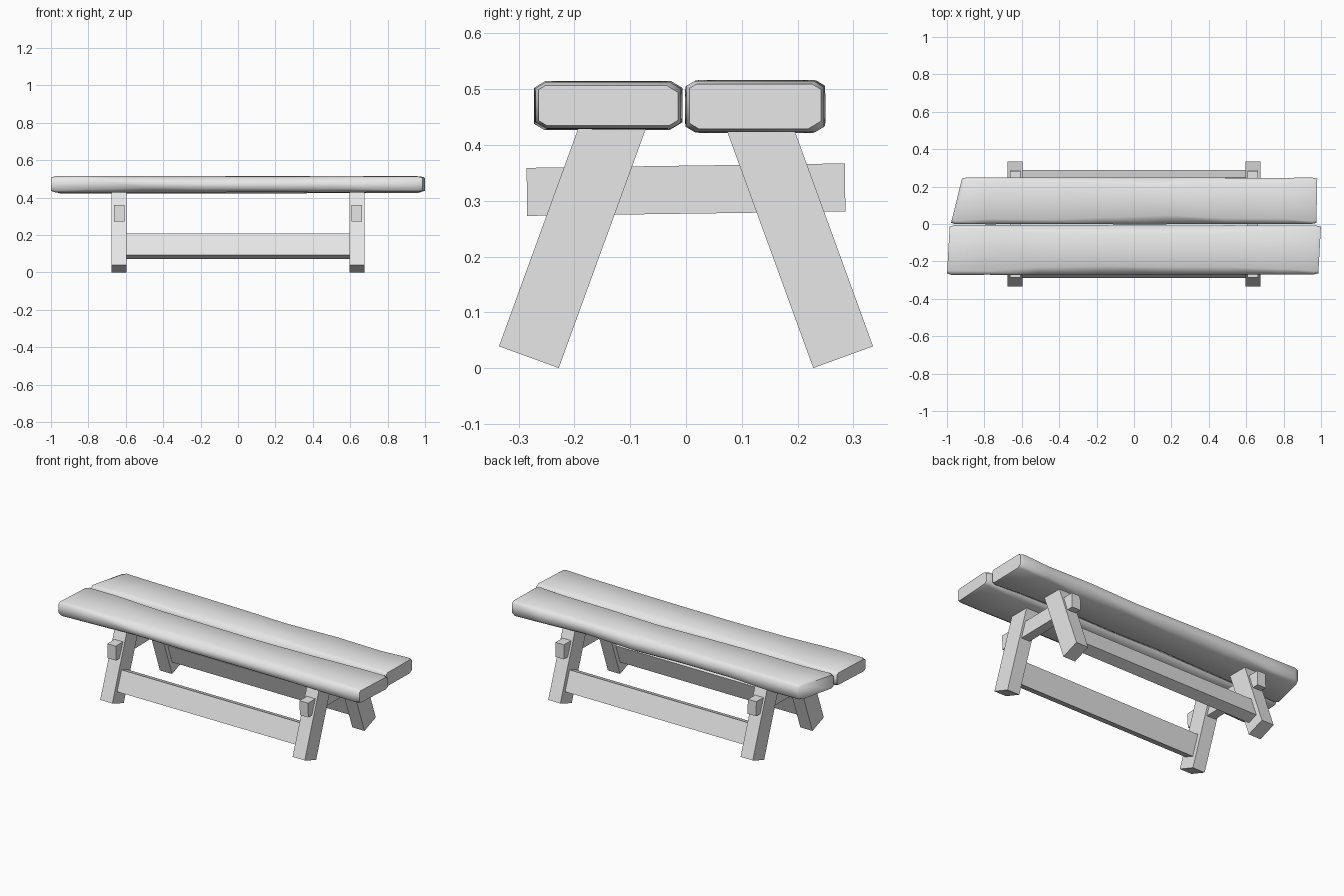
import bpy
import bmesh
import math
import random
from mathutils import Vector, Matrix

random.seed(4)

cube = bpy.data.objects.get("Cube")
if cube:
    bpy.data.objects.remove(cube, do_unlink=True)

wood = bpy.data.materials.new("plain grey")
wood.use_nodes = True
grey = (0.8, 0.8, 0.8, 1)
wood.diffuse_color = grey
wood.node_tree.nodes["Principled BSDF"].inputs["Base Color"].default_value = grey

TILT = math.radians(20)


def add_object(name, bm):
    bmesh.ops.recalc_face_normals(bm, faces=bm.faces)
    mesh = bpy.data.meshes.new(name)
    bm.to_mesh(mesh)
    bm.free()
    mesh.materials.append(wood)
    obj = bpy.data.objects.new(name, mesh)
    bpy.context.collection.objects.link(obj)
    return obj


def add_box(name, centre, size, tilt=0):
    bm = bmesh.new()
    bmesh.ops.create_cube(bm, size=1)
    bm.transform(Matrix.Translation(centre) @ Matrix.Rotation(tilt, 4, "X")
                 @ Matrix.Diagonal((*size, 1)))
    return add_object(name, bm)


def along_leg(x, side, distance):
    """Point on the leg axis, measured from the foot."""
    y = 0.2815 - distance * math.sin(TILT)
    return Vector((x, side * y, 0.02 + distance * math.cos(TILT)))


# Splayed legs and the crossbars that pass through them
LEG_X, LEG_LENGTH = 0.635, 0.465
for x, end in ((-LEG_X, "right"), (LEG_X, "left")):
    for side, place in ((-1, "front"), (1, "back")):
        add_box(f"{place}_{end}_leg", along_leg(x, side, LEG_LENGTH / 2),
                (0.08, 0.114, LEG_LENGTH), side * TILT)
    add_box(f"{end}_crossbar", (x, 0, 0.32), (0.056, 0.57, 0.086),
            math.radians(0.8))

# Long stretchers, tilted with the legs
for side, place in ((-1, "front"), (1, "back")):
    add_box(f"{place}_stretcher", along_leg(0, side, 0.126),
            (1.2, 0.064, 0.122), side * TILT)


def section(y0, y1, z0, z1, wear, inset):
    """Worn rectangle: every corner is cut by its own amount."""
    y0, y1, z0, z1 = y0 + inset, y1 - inset, z0 + inset, z1 - inset
    points = []
    corners = ((y0, z0, 1, 1), (y1, z0, -1, 1), (y1, z1, -1, -1), (y0, z1, 1, -1))
    for i, (y, z, dy, dz) in enumerate(corners):
        cut = wear * random.uniform(0.7, 1.3)
        along_y = (y + dy * cut, z)
        along_z = (y, z + dz * cut * 0.6)
        points += [along_z, along_y] if i % 2 == 0 else [along_y, along_z]
    return points


def add_plank(name, y0, y1, z0, z1, left_end, right_end):
    """Loft worn sections; each end is a pair of x values at y0 and y1."""
    bm = bmesh.new()
    rings = []
    stations = (0, 0.012, 0.1, 0.25, 0.42, 0.58, 0.75, 0.9, 0.988, 1)
    for t in stations:
        tip = t in (0, 1)
        middle = math.sin(math.pi * t)
        wear = 0.018 + 0.022 * middle
        inset = 0.008 if tip else random.uniform(0, 0.003)
        ring = []
        for y, z in section(y0, y1, z0, z1, wear, inset):
            k = (y - y0) / (y1 - y0)
            start = left_end[0] + k * (left_end[1] - left_end[0])
            stop = right_end[0] + k * (right_end[1] - right_end[0])
            ring.append(bm.verts.new((start + t * (stop - start), y, z)))
        rings.append(ring)
    for a, b in zip(rings, rings[1:]):
        for i in range(len(a)):
            j = (i + 1) % len(a)
            bm.faces.new((a[i], a[j], b[j], b[i]))
    bm.faces.new(rings[0])
    bm.faces.new(rings[-1])
    obj = add_object(name, bm)
    bpy.ops.object.select_all(action="DESELECT")
    obj.select_set(True)
    bpy.context.view_layer.objects.active = obj
    bpy.ops.object.shade_smooth_by_angle(angle=math.radians(62))


# Two rough seat planks with a narrow gap between them
add_plank("front_seat_plank", -0.272, -0.006, 0.427, 0.515,
          (-1.0, -0.985), (0.985, 1.0))
add_plank("back_seat_plank", -0.002, 0.25, 0.421, 0.517,
          (-0.98, -0.918), (0.975, 0.98))
